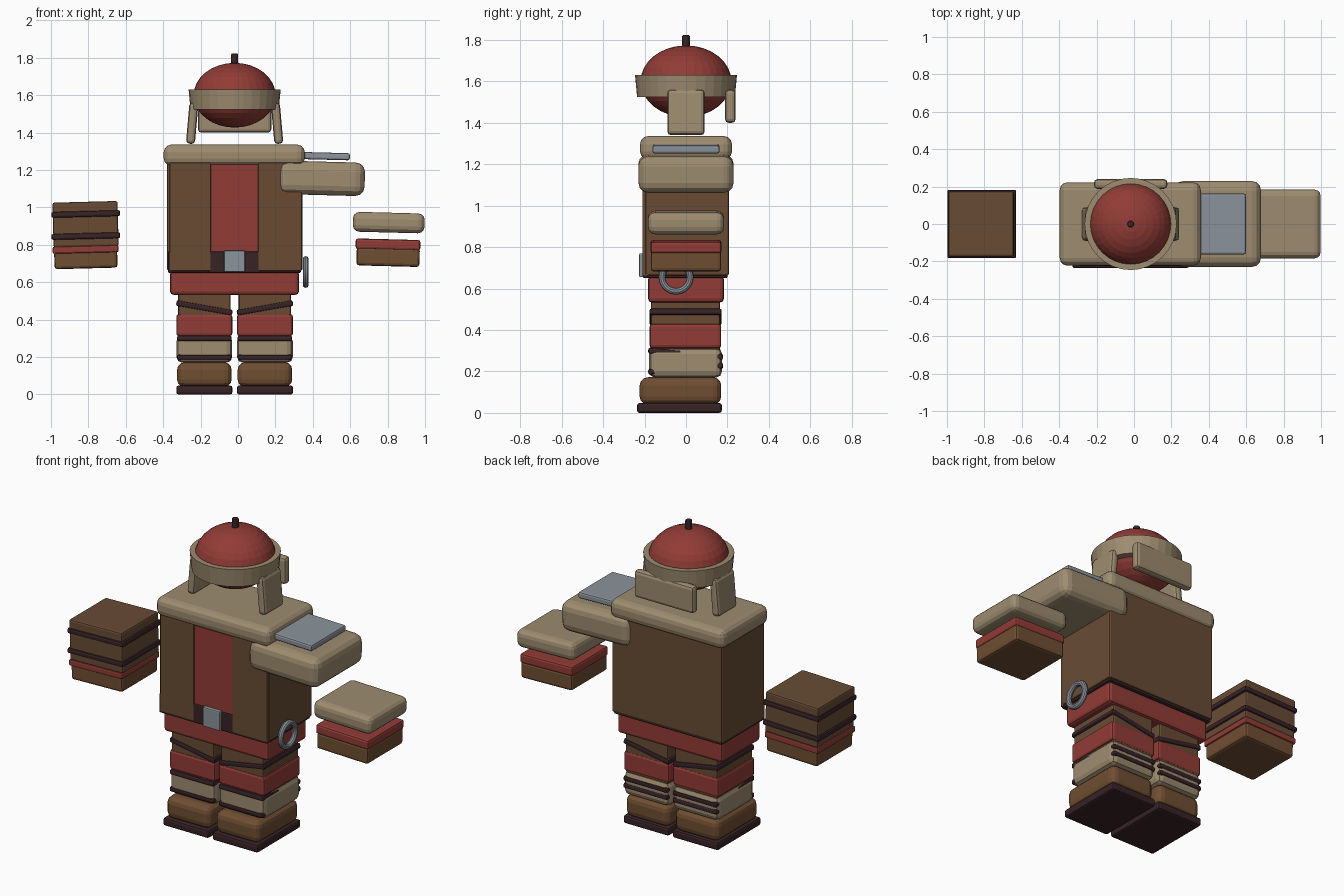
import bpy, math
from mathutils import Matrix

if "Cube" in bpy.data.objects:
    bpy.data.objects.remove(bpy.data.objects["Cube"])


def lin(c):
    c /= 255
    return c / 12.92 if c <= 0.04045 else ((c + 0.055) / 1.055) ** 2.4


def mat(name, r, g, b):
    m = bpy.data.materials.new(name)
    m.diffuse_color = (lin(r), lin(g), lin(b), 1)
    m.use_nodes = True
    m.node_tree.nodes["Principled BSDF"].inputs["Base Color"].default_value = m.diffuse_color
    return m


TAN = mat("tan fur", 157, 140, 112)
COAT = mat("coat brown", 104, 75, 52)
LEATHER = mat("leather brown", 112, 78, 50)
RED = mat("dull red", 146, 60, 54)
DARK = mat("dark strap", 56, 35, 38)
METAL = mat("grey metal", 139, 147, 155)


def finish(o, name, m):
    o.name = name
    o.data.materials.append(m)
    return o


def box(name, m, x, y, z, bevel=0.01, tilt_y=0, tilt_x=0, seg=2):
    """Bevelled box from (min, max) ranges, tilted in degrees about its centre."""
    bpy.ops.mesh.primitive_cube_add(
        size=1, location=[(a + b) / 2 for a, b in (x, y, z)],
        rotation=(math.radians(tilt_x), math.radians(tilt_y), 0))
    o = finish(bpy.context.object, name, m)
    o.data.transform(Matrix.Diagonal([b - a for a, b in (x, y, z)] + [1]))
    mod = o.modifiers.new("bevel", "BEVEL")
    mod.width = bevel
    mod.segments = seg
    return o


def smooth(o):
    bpy.ops.object.select_all(action="DESELECT")
    o.select_set(True)
    bpy.context.view_layer.objects.active = o
    bpy.ops.object.shade_smooth_by_angle(angle=math.radians(30))


CX = -0.018  # body centre line

# Cap: dome, knob and brim
bpy.ops.mesh.primitive_uv_sphere_add(segments=32, ring_count=16, radius=1, location=(CX, 0, 1.6))
dome = finish(bpy.context.object, "cap_dome", RED)
dome.data.transform(Matrix.Diagonal((0.219, 0.219, 0.173, 1)))
bpy.ops.mesh.primitive_cylinder_add(vertices=12, radius=0.019, depth=0.07, location=(CX, 0, 1.789))
knob = finish(bpy.context.object, "cap_knob", DARK)
kb = knob.modifiers.new("bevel", "BEVEL")
kb.width = 0.008
kb.segments = 2
bpy.ops.mesh.primitive_cone_add(vertices=32, radius1=0.236, radius2=0.246, depth=0.106,
                                location=(CX, 0, 1.577))
brim = finish(bpy.context.object, "cap_brim", TAN)

# Ear flaps and neck flap
for s, side in ((-1, "left"), (1, "right")):
    c = CX + s * 0.227
    box("ear_flap_" + side, TAN, (c - 0.024, c + 0.024), (-0.09, 0.09), (1.34, 1.56), 0.018, -s * 5)
box("neck_flap", TAN, (-0.214, 0.178), (0.188, 0.24), (1.40, 1.56), 0.018)

# Torso, coat fronts, shirt, belt
box("torso", COAT, (-0.38, 0.345), (-0.197, 0.207), (0.663, 1.26), 0.01)
box("coat_front_left", COAT, (-0.365, -0.145), (-0.211, -0.18), (0.66, 1.25), 0.006)
box("coat_front_right", COAT, (0.108, 0.34), (-0.211, -0.18), (0.66, 1.25), 0.006)
box("shirt_panel", RED, (-0.146, 0.109), (-0.203, -0.18), (0.74, 1.25), 0.004)
box("belt", DARK, (-0.375, 0.337), (-0.208, 0.2), (0.65, 0.765), 0.008)
box("belt_buckle", METAL, (-0.075, 0.037), (-0.226, -0.2), (0.655, 0.77), 0.006)
box("shoulder_mantle", TAN, (-0.397, 0.357), (-0.222, 0.222), (1.222, 1.336), 0.04, seg=3)
box("hips", RED, (-0.363, 0.326), (-0.183, 0.183), (0.533, 0.662), 0.018)

# Hip ring
bpy.ops.mesh.primitive_torus_add(major_segments=32, minor_segments=10, major_radius=0.068,
                                 minor_radius=0.0165, location=(0.362, -0.048, 0.655),
                                 rotation=(0, math.pi / 2, 0))
smooth(finish(bpy.context.object, "hip_ring", METAL))

# Legs
for s, side in ((-1, "left"), (1, "right")):
    c = CX + s * 0.162

    def span(w):
        return (c - w, c + w)
    box("trouser_" + side, COAT, span(0.14), (-0.17, 0.165), (0.3, 0.55), 0.012)
    box("thigh_strap_" + side, DARK, span(0.152), (-0.176, 0.172), (0.447, 0.479), 0.01, -s * 10)
    box("knee_band_" + side, RED, span(0.15), (-0.176, 0.17), (0.312, 0.43), 0.015)
    box("shin_wrap_" + side, TAN, span(0.149), (-0.178, 0.174), (0.17, 0.315), 0.03)
    box("shin_strap_upper_" + side, DARK, span(0.146), (-0.183, 0.18), (0.27, 0.3), 0.01, 0, -5)
    box("shin_strap_lower_" + side, DARK, span(0.146), (-0.183, 0.18), (0.198, 0.228), 0.01, 0, 5)
    box("boot_" + side, LEATHER, span(0.146), (-0.224, 0.17), (0.04, 0.172), 0.04, seg=3)
    box("boot_sole_" + side, DARK, span(0.15), (-0.236, 0.173), (0, 0.048), 0.012)

# Right arm, in fur with a metal pad
box("upper_sleeve", TAN, (0.215, 0.678), (-0.23, 0.23), (1.066, 1.245), 0.05, 1.5, seg=3)
box("shoulder_pad", METAL, (0.28, 0.598), (-0.162, 0.162), (1.256, 1.294), 0.01, 1.5)
box("forearm_right", TAN, (0.614, 0.998), (-0.184, 0.184), (0.866, 0.972), 0.035, 1.5, seg=3)
box("cuff_right", RED, (0.629, 0.975), (-0.171, 0.171), (0.774, 0.83), 0.012, 1.5)
box("hand_right", LEATHER, (0.634, 0.971), (-0.17, 0.17), (0.686, 0.785), 0.015, 1.5)

# Left arm, strapped coat sleeve
box("forearm_left", COAT, (-0.989, -0.641), (-0.174, 0.174), (0.79, 1.03), 0.01, -1.5)
for i, z in enumerate((0.965, 0.847)):
    box("forearm_strap_%d" % i, DARK, (-0.998, -0.63), (-0.183, 0.183), (z - 0.016, z + 0.016), 0.01, -1.5)
box("cuff_left", RED, (-0.991, -0.639), (-0.177, 0.177), (0.757, 0.794), 0.008, -1.5)
box("hand_left", LEATHER, (-0.982, -0.645), (-0.17, 0.17), (0.674, 0.77), 0.015, -1.5)
